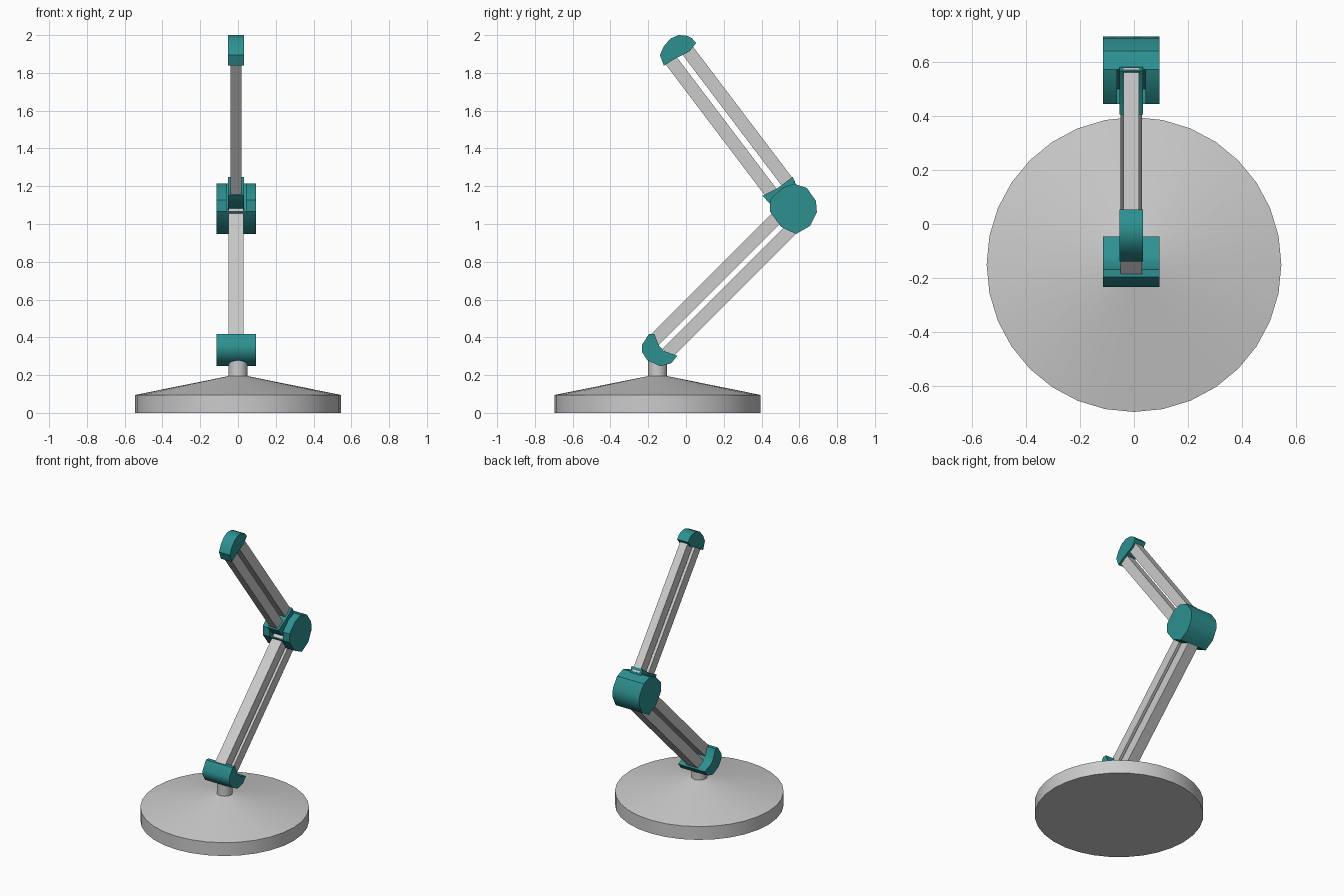
import bpy, bmesh, math
from mathutils import Vector

if "Cube" in bpy.data.objects:
    bpy.data.objects.remove(bpy.data.objects["Cube"])

XC = -0.01  # arm centre line


def material(name, rgb):
    m = bpy.data.materials.new(name)
    m.diffuse_color = (*rgb, 1)
    m.use_nodes = True
    m.node_tree.nodes["Principled BSDF"].inputs["Base Color"].default_value = m.diffuse_color
    return m


GREY = material("light_grey", (0.6, 0.6, 0.6))
TEAL = material("teal", (0.027, 0.28, 0.28))


def finish(name, bm, mat, angle=35):
    bmesh.ops.recalc_face_normals(bm, faces=bm.faces)
    me = bpy.data.meshes.new(name)
    bm.to_mesh(me)
    bm.free()
    ob = bpy.data.objects.new(name, me)
    bpy.context.collection.objects.link(ob)
    me.materials.append(mat)
    bpy.ops.object.select_all(action='DESELECT')
    ob.select_set(True)
    bpy.context.view_layer.objects.active = ob
    bpy.ops.object.shade_smooth_by_angle(angle=math.radians(angle))
    return ob


def extrude(name, profile, x0, x1, mat):
    """Prism along x from a (y, z) outline."""
    bm = bmesh.new()
    f = bm.faces.new([bm.verts.new((x0, y, z)) for y, z in profile])
    r = bmesh.ops.extrude_face_region(bm, geom=[f])
    verts = [g for g in r["geom"] if isinstance(g, bmesh.types.BMVert)]
    bmesh.ops.translate(bm, verts=verts, vec=(x1 - x0, 0, 0))
    return finish(name, bm, mat)


def twin_bars(name, a, b, offset, thick, half_width):
    """Two parallel rectangular bars between (y, z) points a and b."""
    a, b = Vector(a), Vector(b)
    d = (b - a).normalized()
    n = Vector((-d.y, d.x))
    for label, s in (("upper", 1), ("lower", -1)):
        lo, hi = n * (s * offset - thick / 2), n * (s * offset + thick / 2)
        extrude(f"{name}_{label}_bar", [a + lo, b + lo, b + hi, a + hi],
                XC - half_width, XC + half_width, GREY)


# Round base with conical top and short post
bm = bmesh.new()
rings = []
N = 32
for r, z in [(0.545, 0), (0.545, 0.095), (0.05, 0.195), (0.05, 0.32)]:
    rings.append([bm.verts.new((r * math.cos(2 * math.pi * i / N),
                                -0.15 + r * math.sin(2 * math.pi * i / N), z))
                  for i in range(N)])
for p, q in zip(rings, rings[1:]):
    for i in range(N):
        j = (i + 1) % N
        bm.faces.new((p[i], p[j], q[j], q[i]))
bm.faces.new(rings[0][::-1])
bm.faces.new(rings[-1])
finish("base", bm, GREY, 30)

# Cradle at the foot of the lower arm
extrude("foot_cradle",
        [(-0.196, 0.418), (-0.233, 0.36), (-0.233, 0.323), (-0.206, 0.28),
         (-0.138, 0.247), (-0.079, 0.262), (-0.046, 0.302), (-0.117, 0.328),
         (-0.143, 0.355), (-0.168, 0.418)],
        XC - 0.105, XC + 0.105, TEAL)

# Lower arm
twin_bars("lower_arm", (-0.135, 0.349), (0.55, 1.034), 0.049, 0.07, 0.04)

# Elbow drum: two side cheeks and a cut-back centre that leaves a slot
drum = [(0.444, 1.127), (0.508, 1.19), (0.571, 1.214), (0.64, 1.19),
        (0.688, 1.122), (0.693, 1.063), (0.656, 0.989), (0.582, 0.947),
        (0.503, 0.985), (0.444, 1.066)]
extrude("elbow_left_cheek", drum, XC - 0.105, XC - 0.052, TEAL)
extrude("elbow_right_cheek", drum, XC + 0.052, XC + 0.105, TEAL)
extrude("elbow_centre", [(0.571, 1.214)] + drum[3:] + [(0.5, 1.06)],
        XC - 0.052, XC + 0.052, TEAL)

# Bracket holding the upper arm inside the slot
extrude("upper_arm_bracket",
        [(0.405, 1.15), (0.485, 1.19), (0.565, 1.25), (0.585, 1.2),
         (0.57, 1.12), (0.52, 1.07), (0.46, 1.09)],
        XC - 0.043, XC + 0.043, TEAL)

# Upper arm
twin_bars("upper_arm", (0.51, 1.172), (-0.043, 1.902), 0.051, 0.07, 0.029)

# Rounded cap on top
extrude("top_cap",
        [(-0.117, 1.838), (-0.138, 1.894), (-0.118, 1.94), (-0.082, 1.982),
         (-0.04, 2.0), (0.0, 1.998), (0.03, 1.985), (0.053, 1.958),
         (0.02, 1.915), (-0.012, 1.898), (-0.058, 1.875)],
        XC - 0.043, XC + 0.043, TEAL)
